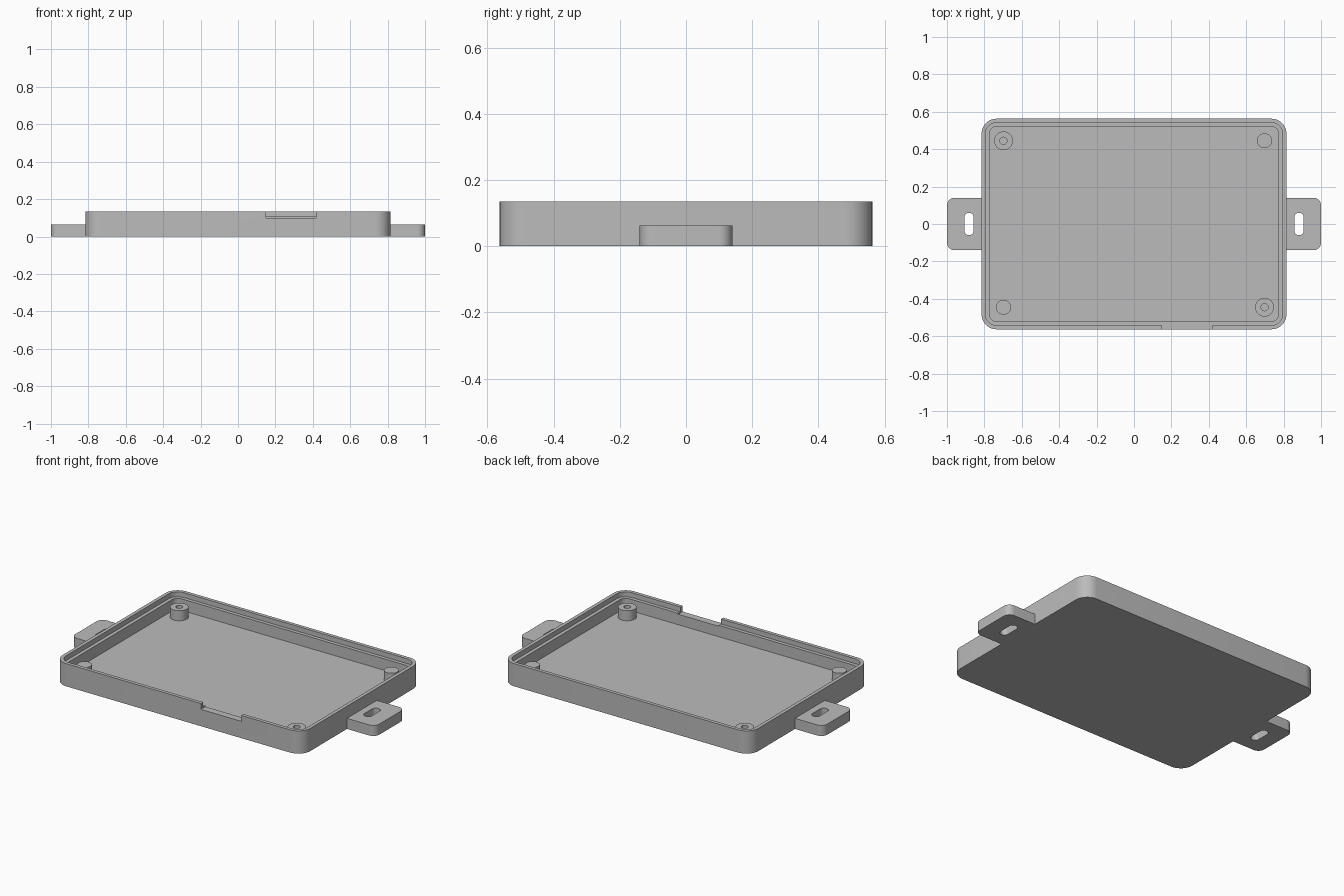
import bpy, bmesh
from math import sin, cos, pi, radians

cube = bpy.data.objects.get("Cube")
if cube:
    bpy.data.objects.remove(cube, do_unlink=True)

grey = bpy.data.materials.new("plain grey")
grey.use_nodes = True
GREY = (0.5, 0.5, 0.5, 1)
grey.diffuse_color = GREY
grey.node_tree.nodes["Principled BSDF"].inputs["Base Color"].default_value = GREY

STEPS = 10
CORNERS = [(1, 1), (-1, 1), (-1, -1), (1, -1)]


def outline(hx, hy, radii):
    """Rounded rectangle, one radius per corner, counter-clockwise."""
    pts = []
    for i, ((sx, sy), r) in enumerate(zip(CORNERS, radii)):
        for k in range(STEPS + 1):
            a = (i + k / STEPS) * pi / 2
            pts.append((sx * (hx - r) + r * cos(a), sy * (hy - r) + r * sin(a)))
    return pts


def box_ring(hx, hy, r, z):
    return outline(hx, hy, [r] * 4), z


def skin(name, rings, centre=(0, 0)):
    """Join stacked rings with walls and close the first and last."""
    bm = bmesh.new()
    loops = [[bm.verts.new((x + centre[0], y + centre[1], z)) for x, y in pts]
             for pts, z in rings]
    n = len(loops[0])
    for a, b in zip(loops, loops[1:]):
        for i in range(n):
            j = (i + 1) % n
            bm.faces.new((a[i], a[j], b[j], b[i]))
    bm.faces.new(loops[0][::-1])
    bm.faces.new(loops[-1])
    bmesh.ops.remove_doubles(bm, verts=bm.verts, dist=1e-5)
    bmesh.ops.recalc_face_normals(bm, faces=bm.faces)
    mesh = bpy.data.meshes.new(name)
    bm.to_mesh(mesh)
    bm.free()
    mesh.materials.append(grey)
    obj = bpy.data.objects.new(name, mesh)
    bpy.context.collection.objects.link(obj)
    return obj


def cut(obj, cutter):
    """Subtract the cutter, apply the result and discard the cutter."""
    mod = obj.modifiers.new("cut", "BOOLEAN")
    mod.operation = "DIFFERENCE"
    mod.solver = "EXACT"
    mod.object = cutter
    bpy.context.view_layer.update()
    graph = bpy.context.evaluated_depsgraph_get()
    mesh = bpy.data.meshes.new_from_object(obj.evaluated_get(graph))
    obj.modifiers.clear()
    obj.data = mesh
    bpy.data.objects.remove(cutter, do_unlink=True)


def smooth(obj):
    obj.data.shade_smooth()
    obj.data.set_sharp_from_angle(angle=radians(30))


# Open tray with a stepped rim
HX, HY, TOP, STEP, FLOOR = 0.815, 0.563, 0.135, 0.106, 0.038
R, WALL = 0.08, 0.021
tray = skin("tray", [
    box_ring(HX, HY, R, 0),
    box_ring(HX, HY, R, TOP),
    box_ring(HX - WALL, HY - WALL, R - WALL, TOP),
    box_ring(HX - WALL, HY - WALL, R - WALL, STEP),
    box_ring(HX - 2 * WALL, HY - 2 * WALL, R - 2 * WALL, STEP),
    box_ring(HX - 2 * WALL, HY - 2 * WALL, R - 2 * WALL, FLOOR),
])

# Notch in the front wall
notch = skin("notch_cutter", [box_ring(0.133, 0.06, 0, 0.1),
                              box_ring(0.133, 0.06, 0, 0.2)], (0.283, -0.55))
cut(tray, notch)
smooth(tray)

# Mounting tabs with slots, rounded on their outer corners
for side, label in ((1, "left"), (-1, "right")):
    radii = [0.04 if sx == side else 0 for sx, sy in CORNERS]
    shape = outline(0.0935, 0.14, radii)
    tab = skin(label + "_mounting_tab", [(shape, 0), (shape, 0.063)],
               (side * 0.9065, 0))
    slot = skin("slot_cutter", [box_ring(0.025, 0.06, 0.025, -0.1),
                                box_ring(0.025, 0.06, 0.025, 0.2)],
                (side * 0.882, 0))
    cut(tab, slot)
    smooth(tab)

# Screw posts and plain support posts on opposite corners
BASE, POST = 0.03, 0.098
for s, where in ((1, "front_left"), (-1, "back_right")):
    smooth(skin(where + "_screw_post", [
        box_ring(0.05, 0.05, 0.05, BASE),
        box_ring(0.05, 0.05, 0.05, POST),
        box_ring(0.019, 0.019, 0.019, POST),
        box_ring(0.019, 0.019, 0.019, FLOOR),
    ], (s * 0.698, -s * 0.445)))
for s, where in ((1, "back_left"), (-1, "front_right")):
    smooth(skin(where + "_support_post", [
        box_ring(0.04, 0.04, 0.04, BASE),
        box_ring(0.04, 0.04, 0.04, POST - 0.003),
    ], (s * 0.698, s * 0.445)))
